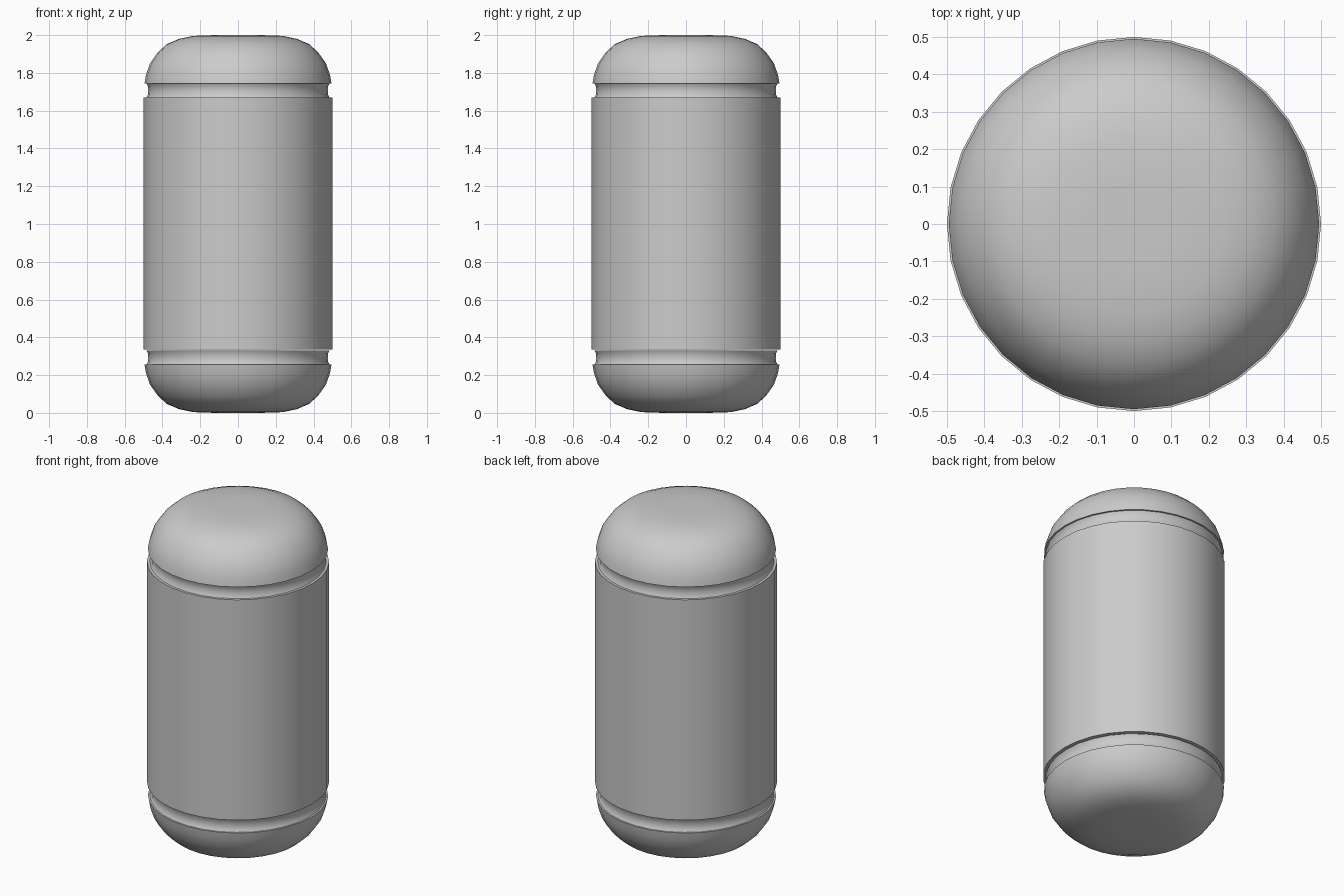
import bpy
import math

cube = bpy.data.objects.get("Cube")
if cube:
    bpy.data.objects.remove(cube, do_unlink=True)

SEGMENTS = 32

grey = bpy.data.materials.new("light_grey")
grey.use_nodes = True
colour = (0.6, 0.6, 0.6, 1)
grey.diffuse_color = colour
grey.node_tree.nodes["Principled BSDF"].inputs["Base Color"].default_value = colour


def lathe(name, profile):
    """Spin a (radius, height) profile about z; end points at radius 0 close it."""
    verts, rings = [], []
    for r, z in profile:
        count = SEGMENTS if r > 0 else 1
        start = len(verts)
        rings.append([start + i % count for i in range(SEGMENTS)])
        for i in range(count):
            a = math.tau * i / SEGMENTS
            verts.append((r * math.cos(a), r * math.sin(a), z))
    faces = []
    for low, high in zip(rings, rings[1:]):
        for i in range(SEGMENTS):
            j = (i + 1) % SEGMENTS
            quad = [low[i], low[j], high[j], high[i]]
            faces.append(list(dict.fromkeys(quad)))
    mesh = bpy.data.meshes.new(name)
    mesh.from_pydata(verts, [], faces)
    mesh.materials.append(grey)
    obj = bpy.data.objects.new(name, mesh)
    bpy.context.collection.objects.link(obj)
    bpy.ops.object.select_all(action="DESELECT")
    obj.select_set(True)
    bpy.context.view_layer.objects.active = obj
    bpy.ops.object.shade_smooth_by_angle(angle=math.radians(40))
    return obj


def flipped(profile):
    """Mirror a profile about mid height, keeping it running upwards."""
    return [(r, 2 - z) for r, z in reversed(profile)]


# Main barrel
lathe("barrel", [(0, 0.335), (0.47, 0.335), (0.5, 0.335),
                 (0.5, 1.67), (0.47, 1.67), (0, 1.67)])

# Rounded end caps
cap = [(0, 1.745), (0.47, 1.745), (0.495, 1.745), (0.487, 1.79),
       (0.466, 1.85), (0.424, 1.91), (0.376, 1.953), (0.312, 1.98),
       (0.238, 1.996), (0.12, 2.0), (0, 2.0)]
lathe("top_cap", cap)
lathe("bottom_cap", flipped(cap))

# Recessed necks between barrel and caps
neck = [(0.485, 1.67), (0.477, 1.685), (0.475, 1.71), (0.477, 1.73), (0.485, 1.745)]
lathe("top_neck", neck)
lathe("bottom_neck", flipped(neck))
